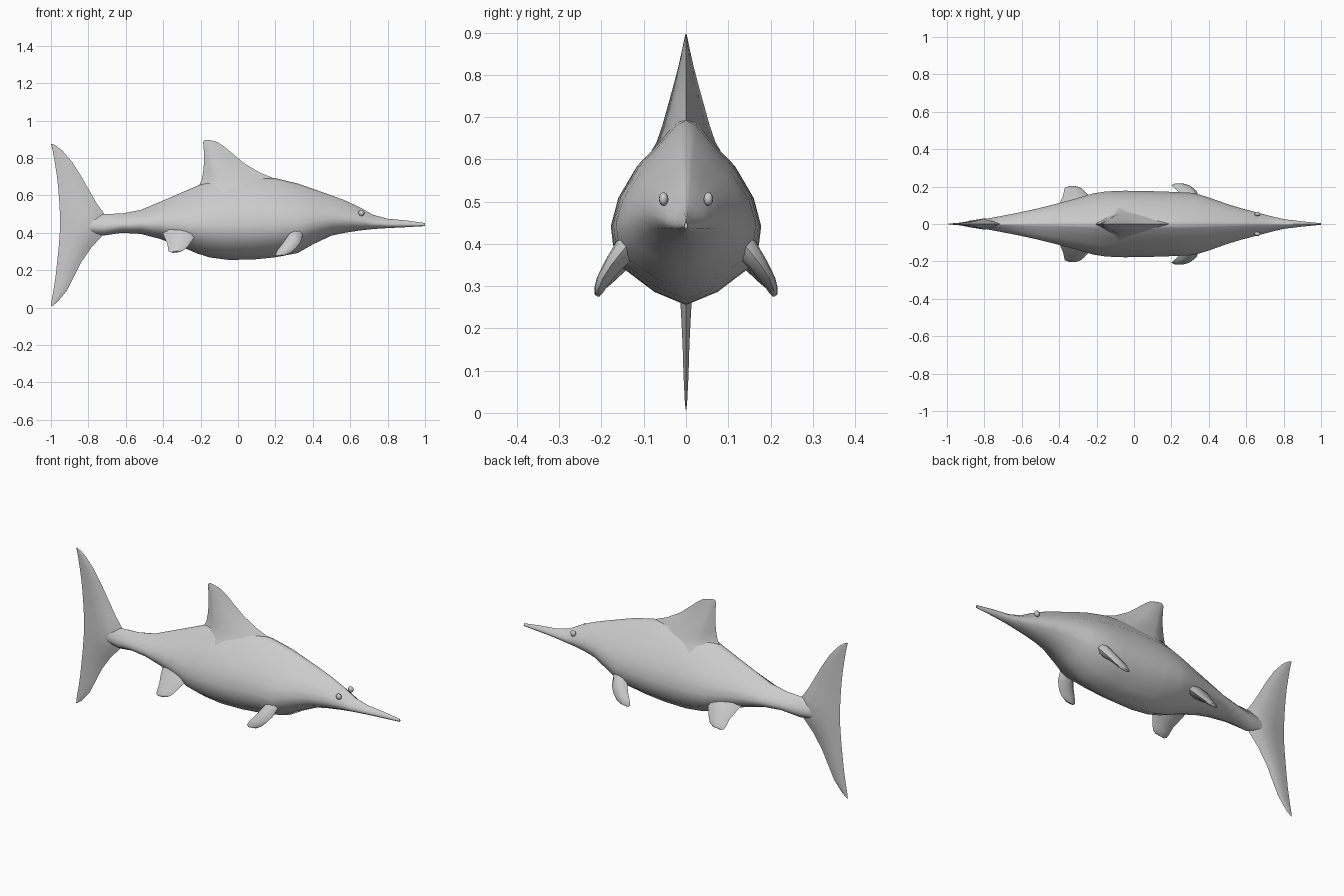
import bpy, bmesh
from mathutils import Vector


def loft(name, rings, angle=0.9):
    """Skin a list of equal-length point rings and cap both ends."""
    bm = bmesh.new()
    vs = [[bm.verts.new(p) for p in ring] for ring in rings]
    n = len(vs[0])
    for a, b in zip(vs, vs[1:]):
        for i in range(n):
            j = (i + 1) % n
            bm.faces.new((a[i], a[j], b[j], b[i]))
    bm.faces.new(vs[0])
    bm.faces.new(vs[-1])
    bmesh.ops.recalc_face_normals(bm, faces=bm.faces)
    return finish(name, bm, angle)


def finish(name, bm, angle):
    me = bpy.data.meshes.new(name)
    bm.to_mesh(me)
    bm.free()
    ob = bpy.data.objects.new(name, me)
    bpy.context.collection.objects.link(ob)
    bpy.ops.object.select_all(action='DESELECT')
    ob.select_set(True)
    bpy.context.view_layer.objects.active = ob
    bpy.ops.object.shade_smooth_by_angle(angle=angle)
    return ob


# Body: (x, bottom z, top z, half width) along the spine
HALF = [(.14, .97), (.41, .84), (.65, .74), (.9, .57), (1, .42), (.97, .32), (.85, .2), (.42, .07)]
BODY = [(1, .436, .452, .004), (.9, .43, .466, .014), (.8, .425, .475, .026),
        (.72, .42, .497, .045), (.65, .412, .537, .064), (.57, .4, .574, .085),
        (.5, .385, .6, .106), (.4, .338, .635, .142), (.32, .292, .663, .166),
        (.2, .269, .692, .172), (.08, .257, .7, .176), (-.05, .255, .7, .178),
        (-.15, .268, .682, .174), (-.22, .29, .65, .163), (-.32, .333, .607, .133),
        (-.42, .368, .564, .107), (-.52, .394, .522, .082), (-.62, .4, .503, .06),
        (-.72, .385, .5, .041), (-.82, .4, .485, .022), (-.93, .42, .465, .003)]


def body_ring(x, zb, zt, w):
    side = [(w * a, zb + (zt - zb) * t) for a, t in HALF]
    pts = [(0, zt)] + side + [(0, zb)] + [(-y, z) for y, z in reversed(side)]
    return [(x, y, z) for y, z in pts]


loft("body", [body_ring(*s) for s in BODY], 1.2)


# Upright fins: (z, leading x, trailing x, half thickness)
def fin_ring(z, lead, trail, t, peak):
    prof = [(0, 0), (peak * .5, .6), (peak, 1), (peak + (1 - peak) * .5, .6), (1, 0)]
    pts = prof + [(u, -v) for u, v in prof[-2:0:-1]]
    return [(lead + (trail - lead) * u, t * v, z) for u, v in pts]


DORSAL = [(.58, .36, -.26, .105), (.64, .3, -.215, .07), (.68, .22, -.195, .056),
          (.72, .12, -.187, .045), (.77, .035, -.182, .031), (.82, -.025, -.182, .018),
          (.86, -.072, -.184, .009), (.885, -.11, -.187, .004), (.897, -.155, -.178, .001)]
loft("dorsal_fin", [fin_ring(*s, .72) for s in DORSAL])

TAIL = [(.008, -.993, -1, .001), (.03, -.965, -.998, .003), (.09, -.915, -.987, .006),
        (.16, -.88, -.976, .008), (.24, -.84, -.967, .012), (.32, -.785, -.959, .018),
        (.38, -.73, -.954, .026), (.44, -.7, -.951, .03), (.5, -.715, -.952, .026),
        (.56, -.757, -.955, .019), (.64, -.803, -.961, .012), (.71, -.843, -.969, .009),
        (.78, -.888, -.98, .006), (.84, -.94, -.991, .004), (.865, -.972, -.997, .002),
        (.876, -.993, -1, .001)]
loft("tail_fin", [fin_ring(*s, .4) for s in TAIL])


# Paired flippers: (centre, half chord, half thickness), swept down and out
def flipper(name, secs, side):
    cs = [Vector(s[0]) for s in secs]
    rings = []
    for i, (c, chord, t) in enumerate(secs):
        d = cs[min(i + 1, len(cs) - 1)] - cs[max(i - 1, 0)]
        along = Vector((1, 0, -.0)).cross(d).normalized()   # thickness direction
        tilt = Vector((1, 0, .12))
        oct8 = [(1, 0), (.65, .8), (0, 1), (-.65, .8), (-1, 0), (-.65, -.8), (0, -1), (.65, -.8)]
        ring = []
        for u, v in oct8:
            p = Vector(c) + tilt * chord * u + along * t * v
            ring.append((p.x, p.y * side, p.z))
        rings.append(ring)
    loft(name, rings)


FRONT = [((.31, .1, .43), .03, .03), ((.305, .145, .385), .042, .028),
         ((.285, .176, .345), .05, .021), ((.26, .197, .312), .05, .016),
         ((.243, .206, .291), .043, .012), ((.235, .21, .279), .025, .007)]
HIND = [((-.3, .07, .43), .11, .035), ((-.305, .12, .385), .088, .028),
        ((-.312, .155, .35), .066, .018), ((-.32, .178, .322), .054, .013),
        ((-.327, .193, .305), .043, .01), ((-.33, .199, .298), .026, .006)]

for side, tag in ((1, "left"), (-1, "right")):
    flipper("front_flipper_" + tag, FRONT, side)
    flipper("hind_flipper_" + tag, HIND, side)
    # Eye
    bm = bmesh.new()
    bmesh.ops.create_uvsphere(bm, u_segments=12, v_segments=8, radius=.016)
    for v in bm.verts:
        v.co = Vector((v.co.x, v.co.y * .7, v.co.z)) + Vector((.66, .053 * side, .506))
    finish("eye_" + tag, bm, 1.0)
